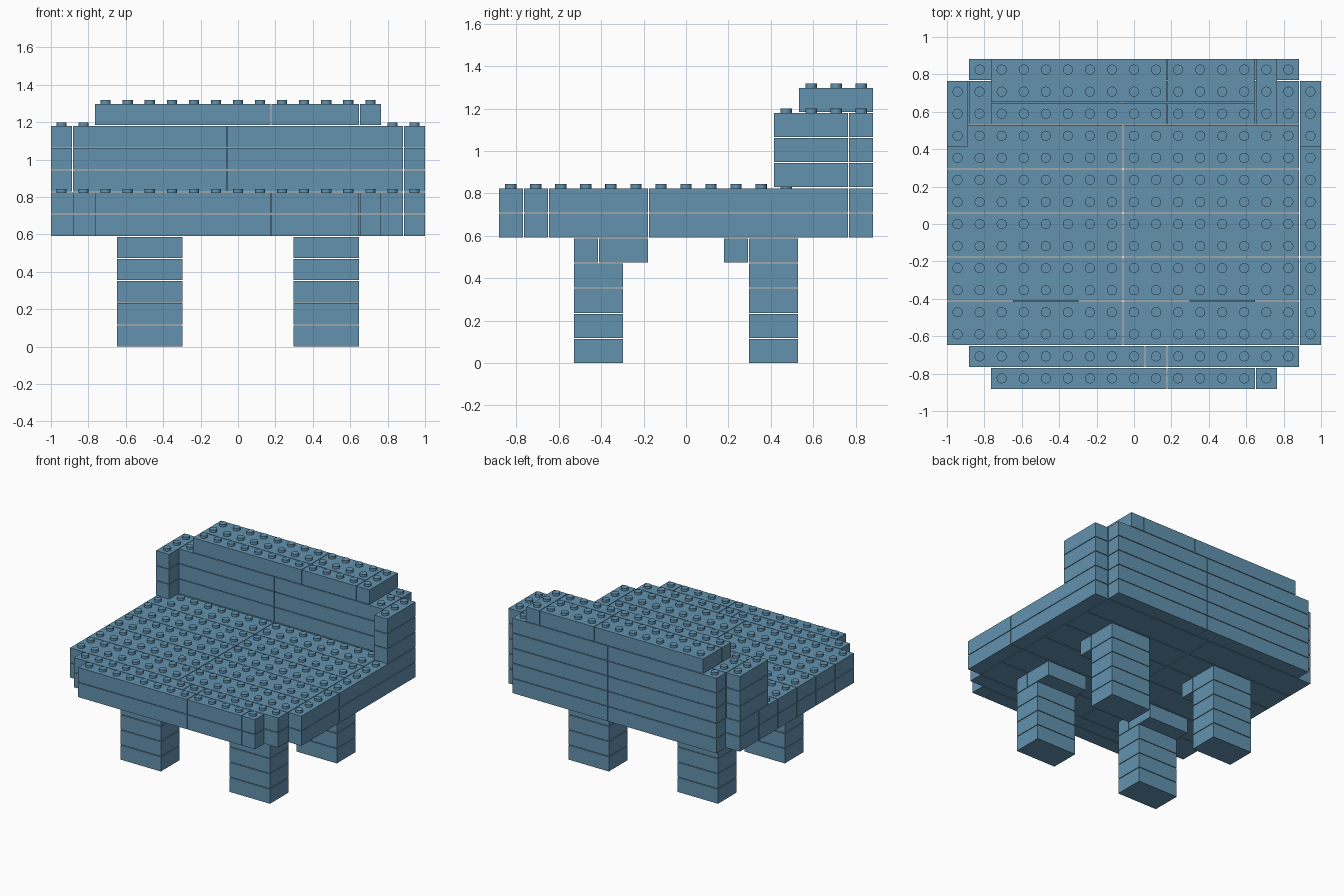
import bpy
import bmesh
import math
from mathutils import Matrix, Vector

cube = bpy.data.objects.get("Cube")
if cube:
    bpy.data.objects.remove(cube)

GAP = 0.005                 # thin seam between bricks
PITCH = (2 + GAP) / 17      # one stud cell
LAYER = 0.1184              # one brick layer
COLS, ROWS = 17, 15
STUD_R, STUD_H = 0.027, 0.02

blue = bpy.data.materials.new("sand_blue")
blue.use_nodes = True
colour = (0.123, 0.290, 0.430, 1)
blue.diffuse_color = colour
blue.node_tree.nodes["Principled BSDF"].inputs["Base Color"].default_value = colour

parts = {}       # part name -> bricks (column, row, width, depth, layer)
filled = set()   # occupied cells


def brick(part, col, row, width, depth, layers):
    for layer in layers:
        parts.setdefault(part, []).append((col, row, width, depth, layer))
        for c in range(col, col + width):
            for r in range(row, row + depth):
                filled.add((c, r, layer))


def corner(c, r, layer):
    return Vector(((c - COLS / 2) * PITCH, (r - ROWS / 2) * PITCH, layer * LAYER))


def add_brick(bm, col, row, width, depth, layer):
    size = Vector((width * PITCH - GAP, depth * PITCH - GAP, LAYER - GAP))
    centre = corner(col + width / 2, row + depth / 2, layer)
    centre.z += size.z / 2
    bmesh.ops.create_cube(bm, size=1, matrix=Matrix.LocRotScale(centre, None, size))
    # Studs on every uncovered cell
    for c in range(col, col + width):
        for r in range(row, row + depth):
            if (c, r, layer + 1) not in filled:
                top = corner(c + 0.5, r + 0.5, layer + 1)
                top.z += STUD_H / 2 - GAP
                bmesh.ops.create_cone(bm, cap_ends=True, segments=16, radius1=STUD_R,
                                      radius2=STUD_R, depth=STUD_H,
                                      matrix=Matrix.Translation(top))


# Legs, each with a bracket brick reaching inward under the seat
for side, col in (("right", 3), ("left", 11)):
    front, back = f"front_{side}_leg", f"back_{side}_leg"
    brick(front, col, 3, 3, 2, range(4))
    brick(front, col, 3, 3, 1, [4])
    brick(front, col, 4, 3, 2, [4])
    brick(back, col, 10, 3, 2, range(5))
    brick(back, col, 9, 3, 1, [4])

# Seat: stepped front edge, paired rows, side strip and rear strip
SEAT = (5, 6)
for col, row, width in ((2, 0, 8), (10, 0, 4), (14, 0, 1),
                        (1, 1, 8), (9, 1, 1), (10, 1, 6),
                        (1, 14, 8), (9, 14, 7)):
    brick("seat", col, row, width, 1, SEAT)
for row in range(2, 14, 2):
    for col in (0, 8):
        brick("seat", col, row, 8, 2, SEAT)
brick("seat", 16, 2, 1, 4, SEAT)
brick("seat", 16, 6, 1, 8, SEAT)

# Backrest wall with a short arm at each end
BACK = (7, 8, 9)
brick("backrest", 1, 12, 7, 2, BACK)
brick("backrest", 8, 12, 8, 2, BACK)
brick("backrest", 1, 14, 8, 1, BACK)
brick("backrest", 9, 14, 7, 1, BACK)
brick("right_arm", 0, 11, 1, 3, BACK)
brick("left_arm", 16, 11, 1, 3, BACK)

# Rail along the top of the backrest
for col, width in ((2, 8), (10, 4)):
    brick("top_rail", col, 12, width, 1, [10])
    brick("top_rail", col, 13, width, 2, [10])
brick("top_rail", 14, 12, 1, 3, [10])

# Turn each part into an object
for name, bricks in parts.items():
    bm = bmesh.new()
    for b in bricks:
        add_brick(bm, *b)
    mesh = bpy.data.meshes.new(name)
    bm.to_mesh(mesh)
    bm.free()
    mesh.materials.append(blue)
    obj = bpy.data.objects.new(name, mesh)
    bpy.context.collection.objects.link(obj)
    bpy.ops.object.select_all(action='DESELECT')
    obj.select_set(True)
    bpy.context.view_layer.objects.active = obj
    bpy.ops.object.shade_smooth_by_angle(angle=math.radians(30))
